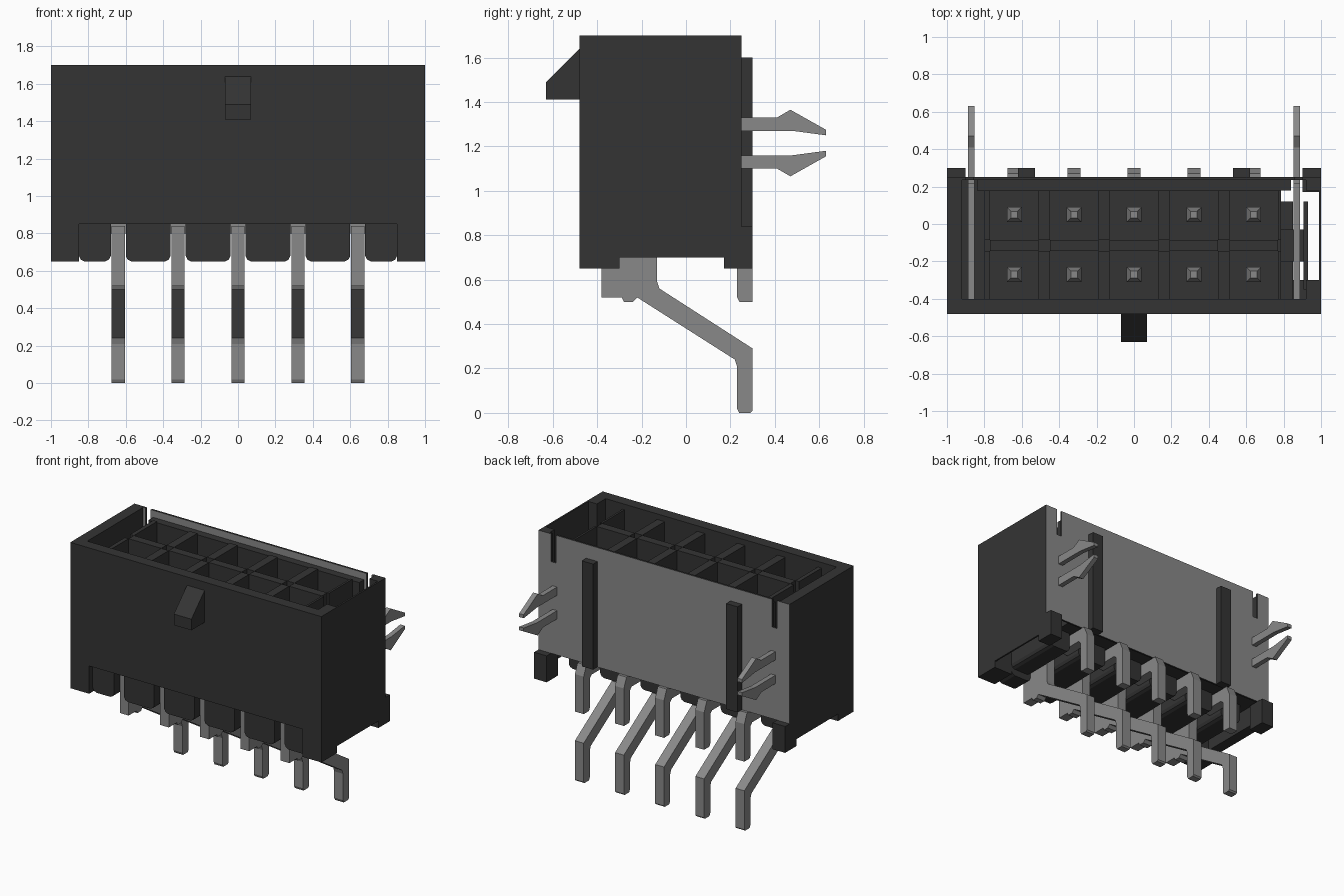
import bpy
import bmesh
from mathutils import Vector

if "Cube" in bpy.data.objects:
    bpy.data.objects.remove(bpy.data.objects["Cube"], do_unlink=True)


def make_material(name, value):
    mat = bpy.data.materials.new(name)
    mat.use_nodes = True
    color = (value, value, value, 1)
    mat.diffuse_color = color
    mat.node_tree.nodes["Principled BSDF"].inputs["Base Color"].default_value = color
    return mat


BLACK = make_material("black plastic", 0.034)
GREY = make_material("grey metal", 0.25)


def finish(name, bm, *mats):
    bmesh.ops.recalc_face_normals(bm, faces=bm.faces)
    mesh = bpy.data.meshes.new(name)
    bm.to_mesh(mesh)
    bm.free()
    for mat in mats:
        mesh.materials.append(mat)
    obj = bpy.data.objects.new(name, mesh)
    bpy.context.collection.objects.link(obj)
    return obj


def add_box(bm, x, y, z, taper=1):
    """Box from (low, high) pairs; taper shrinks its top."""
    verts = bmesh.ops.create_cube(bm, size=1)["verts"]
    for v in verts:
        k = taper if v.co.z > 0 else 1
        v.co = Vector([(a + b) / 2 + (b - a) * c * s
                       for (a, b), c, s in zip((x, y, z), v.co, (k, k, 1))])


def add_prism(bm, outline, axis, low, high):
    """Extrude an outline in (y, z) along x or in (x, z) along y."""
    place = (lambda p, d: (d, p[0], p[1])) if axis == "x" else (lambda p, d: (p[0], d, p[1]))
    a, b = ([bm.verts.new(place(p, d)) for p in outline] for d in (low, high))
    bm.faces.new(a)
    bm.faces.new(b[::-1])
    for i in range(len(a)):
        j = (i + 1) % len(a)
        bm.faces.new((a[i], b[i], b[j], a[j]))


def boxes(name, mat, *sizes):
    bm = bmesh.new()
    for size in sizes:
        add_box(bm, *size)
    return finish(name, bm, mat)


TOP = 1.7
PITCH = 0.32
columns = [PITCH * i for i in range(-2, 3)]
rows = (-0.27, 0.05)

# Outer shell
boxes("front_wall", BLACK, ((-1, 1), (-0.48, -0.40), (0.85, TOP)))
boxes("right_wall", BLACK, ((-1, -0.92), (-0.40, 0.24), (0.70, TOP)))
boxes("left_wall", BLACK,
      ((0.988, 1), (-0.30, 0.18), (0.70, TOP)),
      ((0.92, 1), (-0.40, -0.30), (0.70, TOP)),
      ((0.92, 1), (0.18, 0.24), (0.70, TOP)))
for side, s in (("left", 1), ("right", -1)):
    span = lambda a, b: tuple(sorted((a * s, b * s)))
    boxes(side + "_front_foot", BLACK, (span(0.85, 1), (-0.48, -0.30), (0.65, 0.85)))
    boxes(side + "_back_foot", BLACK, (span(0.90, 1), (0.17, 0.30), (0.65, 0.84)))
    boxes(side + "_back_rib", BLACK, (span(0.53, 0.62), (0.24, 0.30), (0.84, 1.6)))

# Grey back plate with a slot near each end
bm = bmesh.new()
back = [(-1, 0.84), (1, 0.84), (1, TOP), (0.9, TOP), (0.9, 1.5), (0.86, 1.5), (0.86, TOP),
        (-0.86, TOP), (-0.86, 1.5), (-0.9, 1.5), (-0.9, TOP), (-1, TOP)]
add_prism(bm, back, "y", 0.235, 0.25)
plate = finish("back_plate", bm, GREY, BLACK)
for face in plate.data.polygons:
    if abs(face.normal.y) < 0.5:
        face.material_index = 1

# Inner block with ten cells
boxes("cell_floor", BLACK, ((-0.78, 0.78), (-0.40, 0.235), (0.85, 0.95)))
boxes("cell_back_wall", BLACK, ((-0.84, 0.84), (0.18, 0.235), (0.95, 1.65)))
bm = bmesh.new()
for x in columns:
    add_box(bm, (x - 0.13, x + 0.13), (-0.145, -0.085), (0.95, 1.66))
for i in range(6):
    x = -0.8 + PITCH * i
    low, high = max(x - 0.03, -0.80), min(x + 0.03, 0.785)
    for y in ((-0.40, -0.145), (-0.085, 0.18)):
        add_box(bm, (low, high), y, (0.95, 1.66))
    add_box(bm, (low, high), (-0.145, -0.085), (0.95, 1.5))
finish("cell_dividers", bm, BLACK)

# End pockets that hold the clips
boxes("right_pocket_floor", BLACK, ((-0.92, -0.78), (-0.40, 0.235), (0.85, 0.95)))
boxes("left_pocket_bridge", BLACK,
      ((0.78, 0.93), (-0.20, -0.03), (0.85, 0.95)),
      ((0.905, 0.93), (-0.35, 0.12), (0.85, 1.5)))

# Rounded fingers and ribs under the floor, between the pins
bm = bmesh.new()
edges = [-0.85] + [x + d for x in columns for d in (-0.04, 0.04)] + [0.85]
for low, high in zip(edges[::2], edges[1::2]):
    for y0, y1, bottom in ((-0.44, -0.30, 0.65), (-0.30, 0.12, 0.70)):
        outline = [(low, 0.86), (low, bottom + 0.03), (low + 0.01, bottom + 0.01),
                   (low + 0.03, bottom), (high - 0.03, bottom),
                   (high - 0.01, bottom + 0.01), (high, bottom + 0.03), (high, 0.86)]
        add_prism(bm, outline, "y", y0, y1)
finish("bottom_fingers", bm, BLACK)

# Latch wedge on the front
bm = bmesh.new()
add_prism(bm, [(-0.48, 1.64), (-0.63, 1.49), (-0.63, 1.41), (-0.48, 1.41)], "x", -0.07, 0.07)
finish("latch_wedge", bm, BLACK)

# Contact pins: upright posts and bent tails
front_tail = [(-0.38, 0.84), (-0.38, 0.52), (-0.29, 0.52), (-0.28, 0.50), (-0.24, 0.50),
              (-0.22, 0.52), (0.22, 0.24), (0.23, 0.21), (0.23, 0.02), (0.24, 0),
              (0.29, 0), (0.30, 0.01), (0.30, 0.29), (-0.12, 0.56), (-0.13, 0.59), (-0.13, 0.84)]
back_tail = [(0.01, 0.84), (0.01, 0.75), (0.21, 0.75), (0.23, 0.73), (0.23, 0.52), (0.24, 0.50),
             (0.30, 0.50), (0.30, 0.77), (0.27, 0.84)]
for i, x in enumerate(columns):
    for name, y, tail in (("front", rows[0], front_tail), ("back", rows[1], back_tail)):
        bm = bmesh.new()
        add_prism(bm, tail, "x", x - 0.035, x + 0.035)
        w = ((x - 0.04, x + 0.04), (y - 0.04, y + 0.04))
        add_box(bm, *w, (0.80, 1.40))
        add_box(bm, *w, (1.40, 1.47), 0.45)
        finish(f"{name}_pin_{i + 1}", bm, GREY)

# Board clips with two barbed prongs
prong = [(0.20, 0.115), (0.41, 0.115), (0.47, 0.15), (0.63, 0.06), (0.63, 0.035),
         (0.48, 0.055), (0.28, 0.055), (0.20, 0.055)]
for side, x in (("left", 0.87), ("right", -0.87)):
    bm = bmesh.new()
    add_box(bm, (x - 0.018, x + 0.018), (-0.40, 0.22), (1.0, 1.43))
    for flip in (1, -1):
        add_prism(bm, [(y, 1.215 + flip * z) for y, z in prong], "x", x - 0.018, x + 0.018)
    finish(side + "_clip", bm, GREY)
